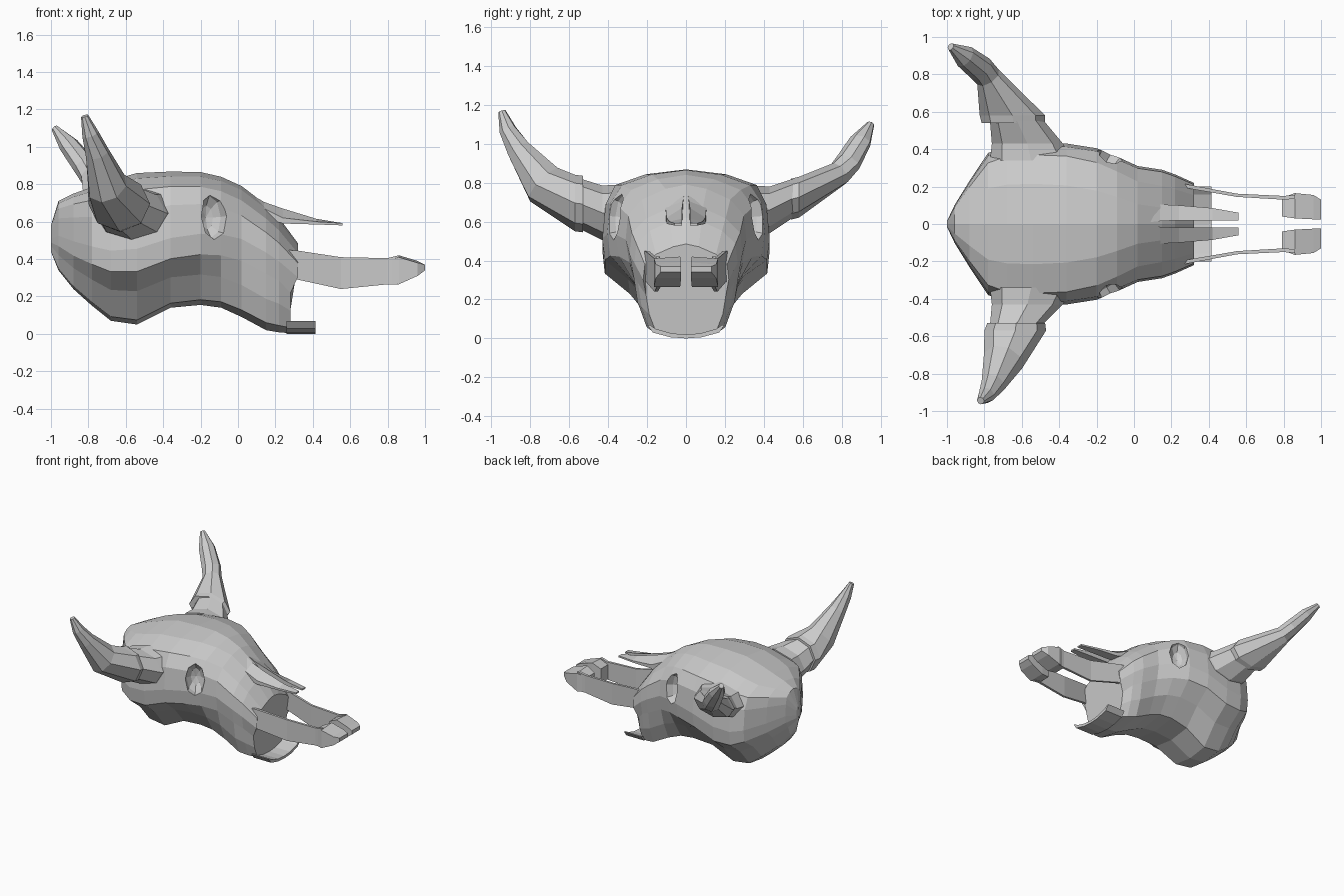
import bpy, bmesh
from math import cos, sin, pi
from mathutils import Vector

if "Cube" in bpy.data.objects:
    bpy.data.objects.remove(bpy.data.objects["Cube"])


def loft(name, rings):
    """Skin a row of equal closed rings and cap both ends."""
    bm = bmesh.new()
    rows = [[bm.verts.new(p) for p in r] for r in rings]
    n = len(rows[0])
    for a, b in zip(rows, rows[1:]):
        for i in range(n):
            j = (i + 1) % n
            bm.faces.new((a[i], a[j], b[j], b[i]))
    bm.faces.new(rows[0])
    bm.faces.new(rows[-1])
    bmesh.ops.recalc_face_normals(bm, faces=bm.faces)
    me = bpy.data.meshes.new(name)
    bm.to_mesh(me)
    bm.free()
    ob = bpy.data.objects.new(name, me)
    bpy.context.collection.objects.link(ob)
    return ob


# Skull: half cross-sections (y / half width, height fraction), back and muzzle
BACK = [(0, 1), (.5, .965), (.86, .89), (.96, .75), (1, .5), (.97, .35), (.67, .22), (.38, .03), (0, 0)]
FRONT = [(0, 1), (.3, .97), (.7, .89), (.96, .78), (1, .62), (.93, .45), (.86, .25), (.70, .06), (0, 0)]
# x, top z, bottom z, half width, muzzle blend
STATIONS = [(-1.0, .58, .44, .015, 0), (-.96, .71, .34, .10, 0), (-.88, .75, .24, .23, 0),
            (-.78, .785, .15, .38, 0), (-.68, .82, .07, .42, 0), (-.54, .86, .05, .43, 0),
            (-.36, .868, .14, .43, .1), (-.20, .865, .155, .405, .3), (-.09, .84, .14, .36, .5),
            (.02, .79, .09, .31, .8), (.15, .69, .02, .29, 1), (.22, .62, .008, .265, 1),
            (.31, .485, .004, .22, 1)]


def skull_ring(x, top, bot, w, k):
    half = []
    for (ya, ta), (yb, tb) in zip(BACK, FRONT):
        y, t = ya + (yb - ya) * k, ta + (tb - ta) * k
        dx = 0
        if x > .25:
            dx = .01 if t > .55 else -.03
        half.append((x + dx, y * w, bot + t * (top - bot)))
    return half + [(px, -py, pz) for px, py, pz in half[-2:0:-1]]


skull = loft("skull", [skull_ring(*s) for s in STATIONS])

# Eye sockets cut into both sides
for s in (1, -1):
    out = Vector((.55, s, .1)).normalized()
    bpy.ops.mesh.primitive_uv_sphere_add(segments=8, ring_count=6, location=(-.125, s * .375, .63))
    cutter = bpy.context.object
    cutter.scale = (.075, .13, .10)
    cutter.rotation_euler = out.to_track_quat('Z', 'Y').to_euler()
    mod = skull.modifiers.new("socket", 'BOOLEAN')
    mod.operation, mod.solver, mod.object = 'DIFFERENCE', 'EXACT', cutter
    bpy.context.view_layer.objects.active = skull
    bpy.ops.object.modifier_apply(modifier=mod.name)
    bpy.data.objects.remove(cutter)


# Horns: centre x, y, z, horizontal radius, vertical radius; first rings face straight sideways
def horn(name, path, straight, sides=8):
    c = [Vector(p[:3]) for p in path]
    rings = []
    for i, p in enumerate(path):
        t = (c[min(i + 1, len(c) - 1)] - c[max(i - 1, 0)]).normalized()
        if i < straight:
            t = Vector((0, 1 if c[0].y > 0 else -1, 0))
        u = Vector((0, 0, 1)).cross(t).normalized()
        v = t.cross(u)
        rings.append([c[i] + u * p[3] * cos(2 * pi * k / sides) + v * p[4] * sin(2 * pi * k / sides)
                      for k in range(sides)])
    return loft(name, rings)


horn("horn_core_right", [(-.55, -.34, .645, .22, .145), (-.57, -.43, .645, .19, .14),
                         (-.63, -.54, .69, .14, .13)], 3)
horn("horn_right", [(-.63, -.53, .69, .155, .145), (-.635, -.57, .695, .165, .145), (-.70, -.73, .79, .11, .115),
                    (-.755, -.86, .97, .065, .065), (-.79, -.915, 1.07, .045, .045),
                    (-.82, -.945, 1.165, .02, .02)], 2)
horn("horn_core_left", [(-.55, .34, .65, .22, .135), (-.57, .43, .66, .19, .12), (-.625, .55, .72, .145, .10)], 3)
horn("horn_left", [(-.645, .54, .715, .17, .105), (-.65, .58, .725, .175, .105), (-.78, .785, .845, .07, .065),
                   (-.82, .83, .90, .072, .06), (-.905, .895, 1.01, .062, .05), (-.98, .948, 1.10, .02, .02)], 2)


def bar(name, stations, s):
    """Four-sided bar along x: x, inner y, outer y, bottom z, top z, drop of outer edge."""
    return loft(name, [[(x, s * yi, zb), (x, s * yo, zb), (x, s * yo, zt - d), (x, s * yi, zt)]
                       for x, yi, yo, zb, zt, d in stations])


for s, side in ((1, "left"), (-1, "right")):
    # Thin upper-jaw blade and its blunt tip
    bar("jaw_blade_" + side, [(.24, .20, .22, .29, .45, 0), (.32, .185, .205, .29, .445, 0),
                              (.55, .145, .162, .24, .41, 0), (.80, .13, .15, .265, .405, 0),
                              (.86, .135, .155, .265, .42, 0)], s)
    bar("jaw_tip_" + side, [(.79, .04, .14, .27, .385, 0), (.86, .03, .165, .265, .42, .01),
                            (.96, .025, .155, .31, .39, .01), (1.0, .025, .13, .34, .37, 0)], s)
    # Folded nasal bone
    bar("nasal_bone_" + side, [(.02, .005, .12, .65, .775, .04), (.14, .015, .105, .62, .705, .035),
                               (.24, .02, .10, .59, .67, .05), (.42, .02, .085, .585, .615, .015),
                               (.56, .02, .06, .58, .592, 0)], s)

# Curved lower lip
arc = [(-.20, .07), (-.17, .03), (-.08, .006), (0, 0), (.08, .006), (.17, .03), (.20, .07)]
lip = arc + [(y * .93, z + .02 if abs(y) < .19 else z) for y, z in reversed(arc)]
loft("lower_lip", [[(x, y, z) for y, z in lip] for x in (.26, .415)])
